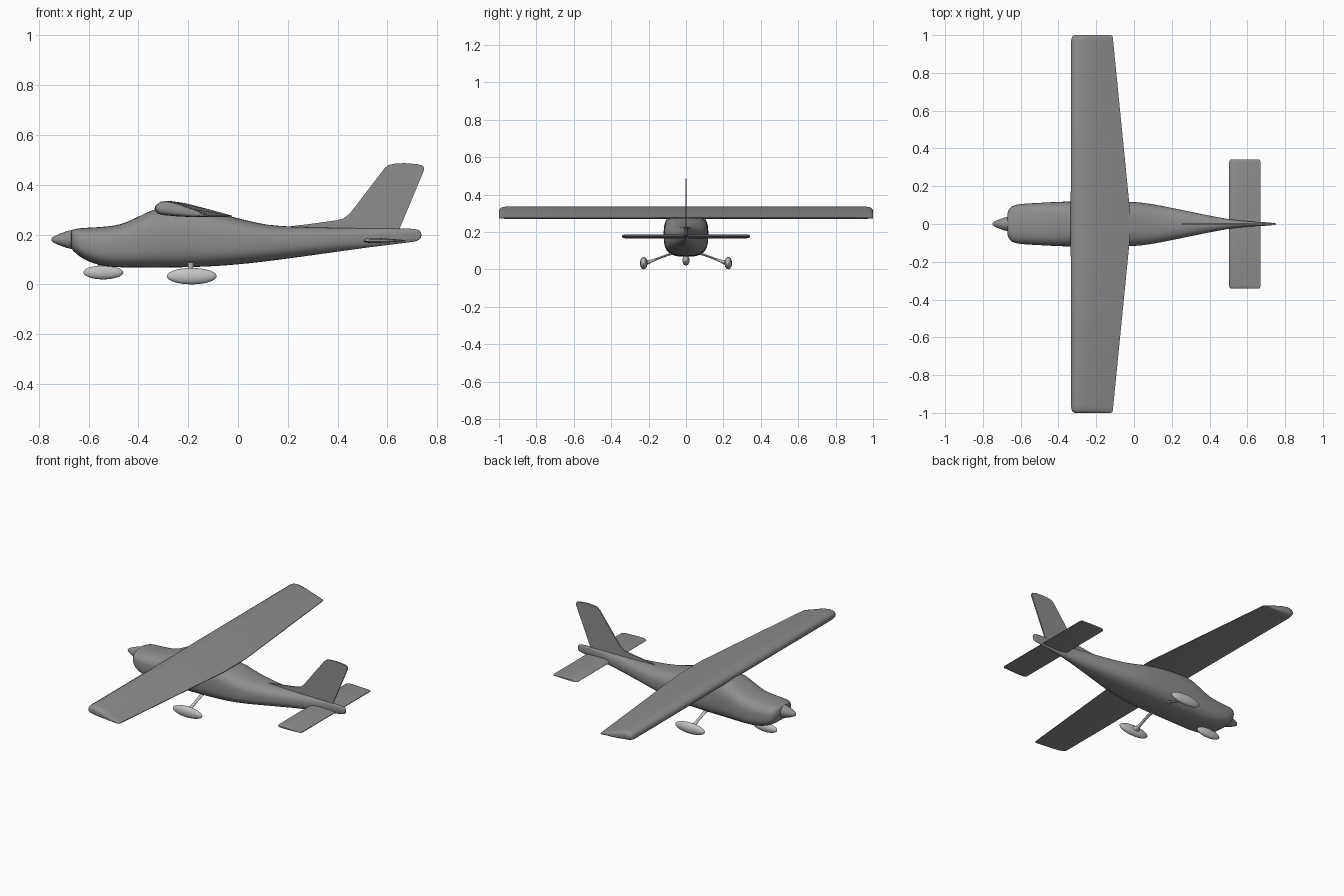
import bpy, bmesh, math

if "Cube" in bpy.data.objects:
    bpy.data.objects.remove(bpy.data.objects["Cube"])


def material(name, v):
    m = bpy.data.materials.new(name)
    m.diffuse_color = (v, v, v, 1)
    m.use_nodes = True
    m.node_tree.nodes["Principled BSDF"].inputs["Base Color"].default_value = m.diffuse_color
    return m


BODY = material("mid_grey", 0.27)
LIGHT = material("light_grey", 0.55)


def finish(bm, name, mat, angle=40, subsurf=0):
    bmesh.ops.recalc_face_normals(bm, faces=bm.faces[:])
    me = bpy.data.meshes.new(name)
    bm.to_mesh(me)
    bm.free()
    me.materials.append(mat)
    ob = bpy.data.objects.new(name, me)
    bpy.context.collection.objects.link(ob)
    bpy.ops.object.select_all(action='DESELECT')
    ob.select_set(True)
    bpy.context.view_layer.objects.active = ob
    bpy.ops.object.shade_smooth_by_angle(angle=math.radians(angle))
    if subsurf:
        mod = ob.modifiers.new("smooth", 'SUBSURF')
        mod.levels = mod.render_levels = subsurf
    return ob


def loft(name, rings, mat, angle=40, subsurf=0):
    """Skin a row of equal-length rings and cap both ends."""
    bm = bmesh.new()
    rows = [[bm.verts.new(p) for p in r] for r in rings]
    n = len(rows[0])
    for a, b in zip(rows, rows[1:]):
        for i in range(n):
            j = (i + 1) % n
            bm.faces.new((a[i], a[j], b[j], b[i]))
    bm.faces.new(rows[0])
    bm.faces.new(rows[-1])
    return finish(bm, name, mat, angle, subsurf)


def oval(ry, rz, e=2.0, n=32):
    """Rounded-box outline as (y, z) pairs."""
    out = []
    for k in range(n):
        c, s = math.cos(2 * math.pi * k / n), math.sin(2 * math.pi * k / n)
        out.append((math.copysign(abs(c) ** (2 / e), c) * ry,
                    math.copysign(abs(s) ** (2 / e), s) * rz))
    return out


# Fuselage: x, bottom z, top z, half width
stations = [
    (-0.672, .145, .215, .050), (-0.665, .138, .221, .075), (-0.65, .122, .224, .095),
    (-0.62, .100, .227, .104), (-0.58, .083, .229, .108), (-0.53, .071, .232, .111),
    (-0.47, .068, .240, .114), (-0.42, .067, .262, .117), (-0.36, .067, .293, .119),
    (-0.32, .067, .308, .120), (-0.20, .068, .305, .120), (-0.08, .073, .284, .120),
    (0.00, .080, .267, .118), (0.08, .088, .245, .109), (0.16, .098, .234, .094),
    (0.30, .117, .229, .065), (0.45, .138, .226, .034), (0.55, .152, .225, .018),
    (0.65, .164, .225, .011), (0.71, .171, .224, .009), (0.73, .178, .218, .007),
    (0.737, .190, .206, .004)]
rings = []
for x, lo, hi, w in stations:
    e = 2.3 if x < -0.66 else 2.9 - 0.7 * min(1, max(0, x / 0.4))
    rings.append([(x, y, (lo + hi) / 2 + z) for y, z in oval(w, (hi - lo) / 2, e)])
loft("fuselage", rings, BODY, 60, 1)

# Spinner on the nose
cone = [(-.75, .003), (-.744, .010), (-.72, .022), (-.69, .033), (-.665, .039), (-.64, .039)]
loft("spinner", [[(x, y, .18 + z) for y, z in oval(r, r)] for x, r in cone], BODY, 60)


def aerofoil(y, x0, x1, thick, pts, mid):
    """Section at y; pts are (chord fraction, z), flattened toward the mid line."""
    return [(x0 + f * (x1 - x0), y, mid(f) + (z - mid(f)) * thick) for f, z in pts]


def surface(name, half, pts, mid):
    full = [(-y, a, b, t) for y, a, b, t in reversed(half)] + half
    loft(name, [aerofoil(*s, pts, mid) for s in full], BODY, 50)


# Wing with tapered trailing edge and rounded tips
wing_pts = [(0, .305), (.01, .314), (.03, .322), (.1, .332), (.2, .335), (.4, .326),
            (.7, .302), (1, .276), (1, .272), (.7, .270), (.4, .273), (.15, .278),
            (.04, .285), (.008, .295)]
surface("wing", [(.11, -.335, -.025, 1), (.965, -.333, -.110, 1), (.985, -.330, -.112, .9),
                 (.995, -.324, -.115, .72), (1.0, -.312, -.122, .45)],
        wing_pts, lambda f: .307 - .033 * f)

# Tailplane
tail_pts = [(0, .174), (.03, .181), (.12, .186), (.3, .187), (.65, .183), (1, .178),
            (1, .174), (.65, .169), (.3, .166), (.12, .167), (.03, .170)]
surface("tailplane", [(.05, .503, .67, 1), (.325, .503, .67, 1), (.336, .506, .668, .8),
                      (.342, .514, .662, .45)], tail_pts, lambda f: .1755)

# Fin with dorsal fillet
outline = [(.20, .225), (.20, .232), (.30, .244), (.40, .258), (.425, .265), (.45, .285),
           (.59, .468), (.605, .480), (.63, .485), (.67, .487), (.72, .483), (.742, .477),
           (.748, .468), (.746, .455), (.65, .225), (.64, .20), (.45, .20)]
loft("fin", [[(x, y, z) for x, z in outline] for y in (-.004, .004)], BODY, 30)


def spat(name, x, y, z, rx, ry, rz):
    """Streamlined wheel pod."""
    rows = []
    for k in range(17):
        a = math.pi * (k + .1) / 16.2
        s = math.sin(a)
        rows.append([(x - rx * math.cos(a), y + p, z + q)
                     for p, q in oval(ry * s, rz * s, 2, 20)])
    loft(name, rows, LIGHT, 60)


# Wheel pods and legs
spat("nose_wheel_pod", -.541, 0, .048, .080, .019, .028)
loft("nose_leg", [[(-.541 + p, q, z) for p, q in oval(.022, .008, 2, 16)]
                  for z in (.05, .10)], LIGHT)
for side, s in (("left", -1), ("right", 1)):
    spat(side + "_wheel_pod", -.186, s * .226, .033, .100, .020, .033)
    # y, z, half depth along x, half thickness
    leg = [(.05, .090, .018, .008), (.09, .080, .011, .006), (.15, .058, .009, .006),
           (.185, .044, .012, .008), (.205, .037, .022, .012), (.225, .033, .034, .016)]
    loft(side + "_leg", [[(-.19 + p, s * y, z + q) for p, q in oval(rx, rz, 2, 16)]
                         for y, z, rx, rz in leg], LIGHT, 60)
